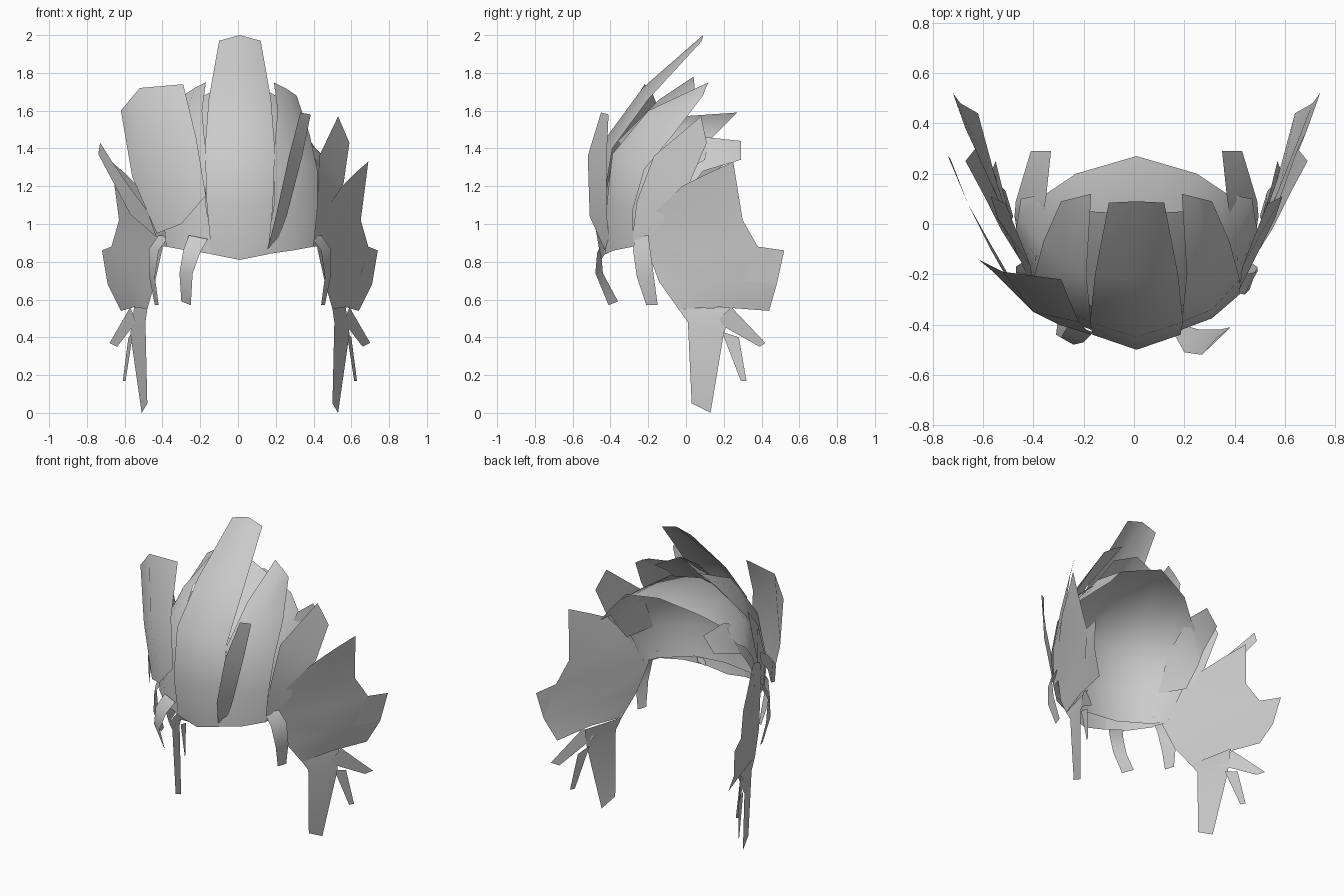
import bpy

CX = 0.01  # symmetry plane of the hairpiece


def sheet(name, rows):
    """Thin open sheet lofted through rows of points (equal count per row)."""
    n = len(rows[0])
    verts = [p for r in rows for p in r]
    faces = [(i * n + j, i * n + j + 1, (i + 1) * n + j + 1, (i + 1) * n + j)
             for i in range(len(rows) - 1) for j in range(n - 1)]
    me = bpy.data.meshes.new(name)
    me.from_pydata(verts, [], faces)
    me.shade_smooth()
    ob = bpy.data.objects.new(name, me)
    bpy.context.collection.objects.link(ob)
    return ob


def flip(rows):
    return [[(2 * CX - x, y, z) for x, y, z in reversed(r)] for r in rows]


def pair(name, rows):
    sheet("right_" + name, rows)
    sheet("left_" + name, flip(rows))


def symmetric(name, halves):
    """Each row runs from the centre outwards; the other half is mirrored."""
    rows = []
    for h in halves:
        h = [(x + CX, y, z) for x, y, z in h]
        rows.append(flip([h])[0][:-1] + h)
    sheet(name, rows)


# Base cap, from the front hairline over the top to the open back edge
symmetric("base_cap", [
    [(0, -.42, .90), (.2, -.39, .90), (.38, -.26, .89), (.42, -.17, .89)],
    [(0, -.44, 1.1), (.22, -.40, 1.1), (.39, -.28, 1.08), (.47, -.10, 1.08)],
    [(0, -.38, 1.38), (.22, -.34, 1.34), (.39, -.21, 1.28), (.48, -.02, 1.22)],
    [(0, -.17, 1.56), (.22, -.16, 1.52), (.38, -.08, 1.42), (.47, .03, 1.30)],
    [(0, .27, 1.59), (.24, .20, 1.52), (.36, .12, 1.44), (.46, .10, 1.34)],
])

# Tall central lock
symmetric("centre_lock", [
    [(0, -.45, .81), (.15, -.43, .84)],
    [(0, -.50, 1.1), (.175, -.44, 1.1)],
    [(0, -.45, 1.42), (.185, -.39, 1.4)],
    [(0, -.23, 1.72), (.165, -.20, 1.66)],
    [(0, .09, 2.0), (.11, .085, 1.97)],
])

# Lock hidden behind the central one
symmetric("inner_lock", [
    [(0, -.36, 1.44), (.2, -.32, 1.38)],
    [(0, -.14, 1.66), (.21, -.12, 1.57)],
    [(0, .04, 1.78), (.19, .05, 1.68)],
])

# Locks beside the central one
pair("crown_lock", [
    [(.15, -.43, .84), (.29, -.38, .86), (.40, -.28, .88)],
    [(.19, -.42, 1.1), (.31, -.375, 1.1), (.42, -.28, 1.08)],
    [(.19, -.39, 1.37), (.31, -.34, 1.34), (.42, -.22, 1.29)],
    [(.21, -.20, 1.60), (.30, -.17, 1.56), (.38, -.07, 1.47)],
    [(.19, .12, 1.75), (.25, .105, 1.72), (.31, .09, 1.68)],
])

# Temple locks and the rear side locks, both rooted at the hairline
pair("temple_lock", [
    [(.39, -.29, .88), (.43, -.18, .88)],
    [(.42, -.26, 1.12), (.50, -.08, 1.08)],
    [(.43, -.17, 1.36), (.56, .02, 1.22)],
    [(.53, .08, 1.57), (.59, .11, 1.43)],
])
pair("rear_side_lock", [
    [(.41, -.24, 1.1), (.48, -.06, 1.08)],
    [(.41, -.14, 1.34), (.495, .03, 1.2)],
    [(.37, .10, 1.46), (.49, .09, 1.28)],
    [(.35, .29, 1.44), (.43, .29, 1.34)],
])

# Broad cheek panels sweeping backwards
pair("cheek_panel", [
    [(.55, -.02, 1.2), (.62, .12, 1.27), (.69, .25, 1.33)],
    [(.45, -.18, 1.05), (.56, .05, 1.03), (.65, .30, 1.02)],
    [(.42, -.21, .87), (.56, .1, .87), (.69, .38, .88)],
    [(.46, -.14, .69), (.58, .15, .7), (.71, .48, .68)],
    [(.50, -.04, .55), (.57, .18, .56), (.64, .44, .54)],
])
pair("cheek_corner", [
    [(.69, .38, .88), (.74, .52, .86)],
    [(.64, .30, .70), (.71, .48, .68)],
])

# Hanging sideburns with two small splayed tips
pair("sideburn", [
    [(.50, -.04, .55), (.57, .25, .56)],
    [(.51, .01, .48), (.59, .20, .42)],
    [(.50, .03, .05), (.53, .13, 0)],
])
pair("sideburn_back_tip", [
    [(.56, .16, .48), (.59, .24, .56)],
    [(.66, .39, .35), (.70, .42, .37)],
])
pair("sideburn_low_tip", [
    [(.575, .19, .43), (.60, .28, .40)],
    [(.615, .29, .17), (.63, .32, .17)],
])

# Little curls under the hairline
pair("temple_curl", [
    [(.38, -.27, .94), (.44, -.20, .94)],
    [(.44, -.28, .86), (.49, -.19, .87)],
    [(.46, -.26, .72), (.49, -.17, .72)],
    [(.44, -.21, .57), (.46, -.15, .57)],
])
sheet("front_curl", [
    [(-.26, -.40, .94), (-.16, -.43, .92)],
    [(-.29, -.45, .86), (-.20, -.47, .85)],
    [(-.31, -.44, .74), (-.24, -.48, .74)],
    [(-.30, -.36, .59), (-.25, -.41, .57)],
])

# Uneven locks: narrow one on the right, broad one and spike on the left
sheet("right_front_strip", [
    [(.15, -.42, .84), (.19, -.40, .86)],
    [(.20, -.51, 1.04), (.26, -.42, 1.05)],
    [(.27, -.52, 1.36), (.34, -.42, 1.36)],
    [(.33, -.45, 1.59), (.385, -.41, 1.58)],
])
sheet("left_broad_lock", [
    [(-.43, -.29, .95), (-.30, -.40, 1.0), (-.17, -.44, 1.15)],
    [(-.56, -.19, 1.25), (-.40, -.35, 1.38), (-.22, -.39, 1.45)],
    [(-.62, -.14, 1.6), (-.52, -.19, 1.72), (-.29, -.22, 1.74)],
])
sheet("left_spike_lock", [
    [(-.43, -.32, .93), (-.48, -.26, 1.07)],
    [(-.57, -.08, 1.05), (-.57, -.10, 1.19)],
    [(-.66, .08, 1.22), (-.66, .08, 1.32)],
    [(-.74, .27, 1.37), (-.73, .26, 1.43)],
])
